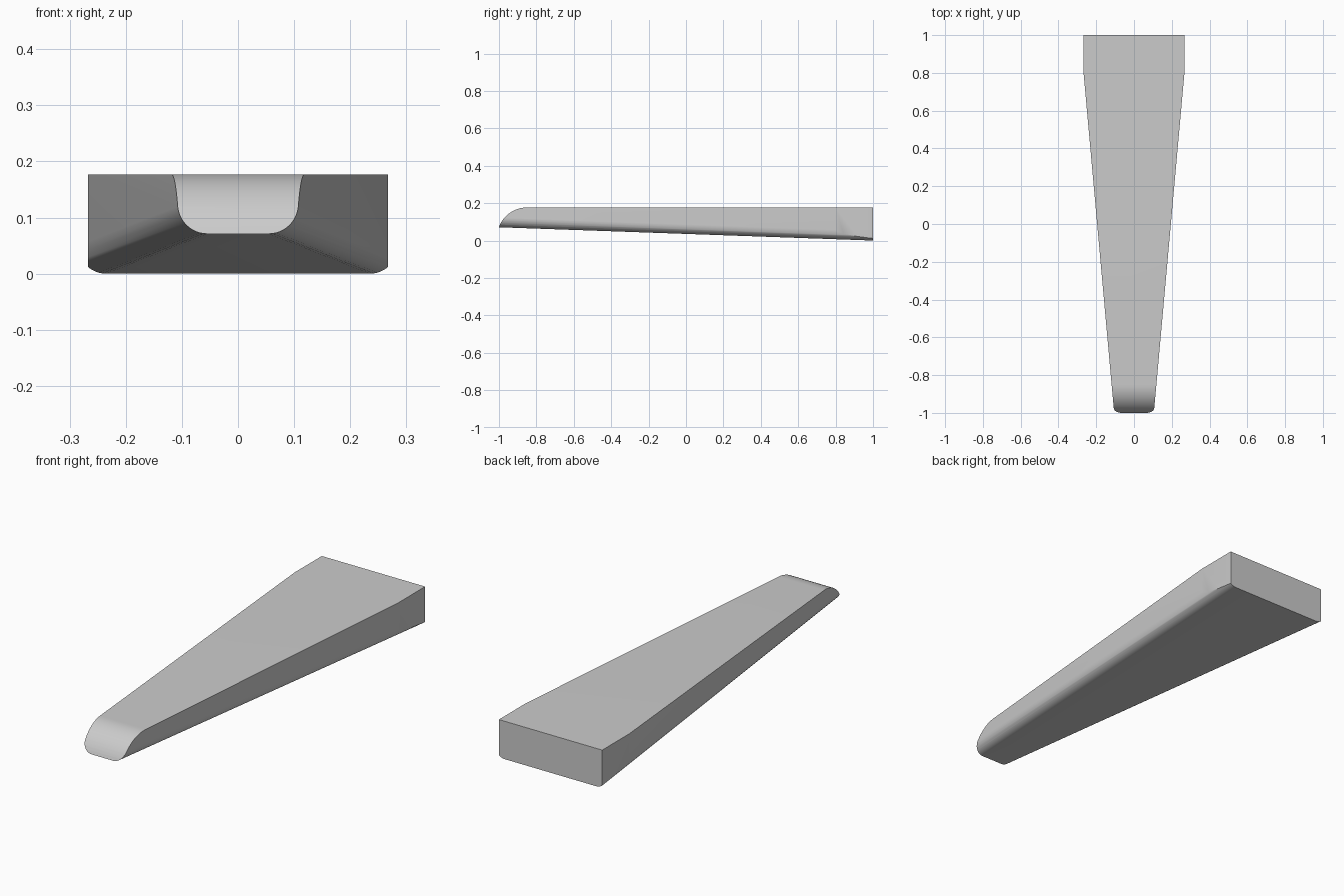
import bpy, bmesh
from math import sin, cos, pi, asin
from mathutils import Vector

cube = bpy.data.objects.get("Cube")
if cube:
    bpy.data.objects.remove(cube)

TOP, WIDE, FILLET = 0.177, 0.267, 0.05   # top height, widest half width, lower edge radius
TIP_BOTTOM = 0.071                       # underside height at the thin end
NOSE_R, NOSE_Y = 0.16, -0.85             # nose rounding radius and start


def section(bm, y):
    """Flat-topped cross-section with rounded lower edges."""
    half = 0.195 + 0.09 * y
    base = TIP_BOTTOM * (1 - y) / 2
    right = [(half, TOP)]
    for i in range(13):
        a = pi / 2 * i / 12
        right.append((half - FILLET + FILLET * cos(a), base + FILLET - FILLET * sin(a)))
    outline = right + [(-x, z) for x, z in reversed(right)]
    return [bm.verts.new((x, y, z)) for x, z in outline]


def slice_off(bm, point, normal):
    """Cut away everything beyond a plane and close the cut."""
    geom = bm.verts[:] + bm.edges[:] + bm.faces[:]
    cut = bmesh.ops.bisect_plane(bm, geom=geom, dist=1e-6, plane_co=point,
                                 plane_no=normal, clear_outer=True)
    edges = [e for e in cut["geom_cut"] if isinstance(e, bmesh.types.BMEdge) and e.is_boundary]
    bmesh.ops.edgeloop_fill(bm, edges=edges)


# Tapered body lofted between two sections
bm = bmesh.new()
front, back = section(bm, -1.1), section(bm, 1.0)
n = len(front)
for i in range(n):
    j = (i + 1) % n
    bm.faces.new((front[i], front[j], back[j], back[i]))
bm.faces.new(front)
bm.faces.new(back)
bmesh.ops.recalc_face_normals(bm, faces=bm.faces[:])

# Parallel sides at the wide end
for side in (1, -1):
    slice_off(bm, Vector((side * WIDE, 0, 0)), Vector((side, 0, 0)))

# Rounded nose at the thin end
sweep, steps = asin((1 + NOSE_Y) / NOSE_R), 14
arc = [Vector((0, NOSE_Y - NOSE_R * sin(sweep * i / steps),
               TOP - NOSE_R + NOSE_R * cos(sweep * i / steps))) for i in range(steps + 1)]
for p, q in zip(arc, arc[1:]):
    d = q - p
    slice_off(bm, p, Vector((0, d.z, -d.y)).normalized())

bmesh.ops.recalc_face_normals(bm, faces=bm.faces[:])
mesh = bpy.data.meshes.new("wedge_body")
bm.to_mesh(mesh)
bm.free()
wedge = bpy.data.objects.new("wedge_body", mesh)
bpy.context.collection.objects.link(wedge)

# Plain grey material
grey = bpy.data.materials.new("light_grey")
grey.use_nodes = True
colour = (0.6, 0.6, 0.6, 1)
grey.diffuse_color = colour
grey.node_tree.nodes["Principled BSDF"].inputs["Base Color"].default_value = colour
mesh.materials.append(grey)

bpy.ops.object.select_all(action="DESELECT")
wedge.select_set(True)
bpy.context.view_layer.objects.active = wedge
bpy.ops.object.shade_smooth_by_angle(angle=pi / 6)
